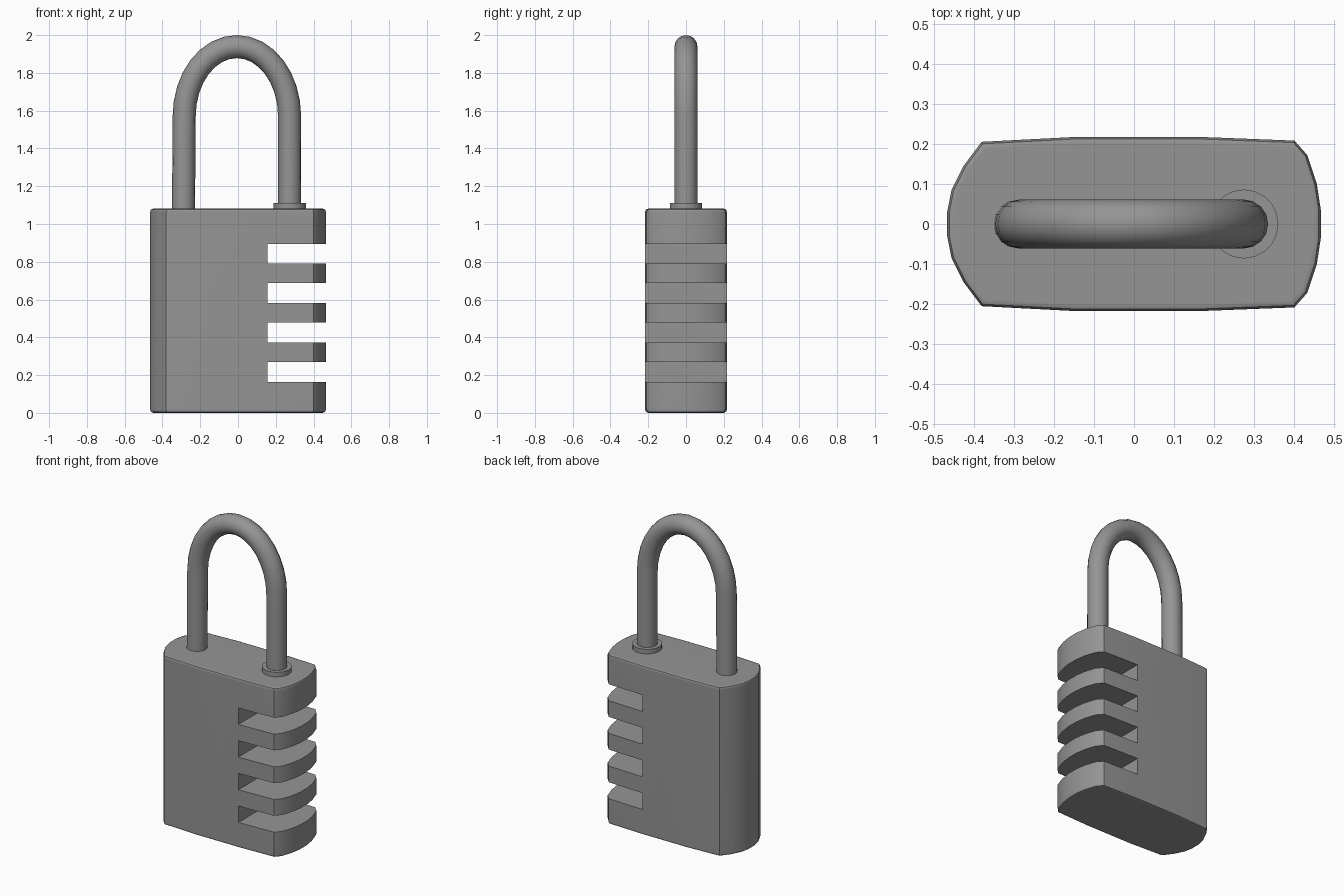
import bpy, bmesh
from math import sin, cos, pi, radians

if "Cube" in bpy.data.objects:
    bpy.data.objects.remove(bpy.data.objects["Cube"])

# Dark grey metal shared by every part
metal = bpy.data.materials.new("dark_metal")
metal.diffuse_color = (0.3, 0.3, 0.3, 1)
metal.use_nodes = True
metal.node_tree.nodes["Principled BSDF"].inputs["Base Color"].default_value = metal.diffuse_color


def select(ob):
    bpy.ops.object.select_all(action='DESELECT')
    ob.select_set(True)
    bpy.context.view_layer.objects.active = ob


def add_object(name, bm, angle=30):
    bmesh.ops.recalc_face_normals(bm, faces=bm.faces)
    me = bpy.data.meshes.new(name)
    bm.to_mesh(me)
    bm.free()
    me.materials.append(metal)
    ob = bpy.data.objects.new(name, me)
    bpy.context.collection.objects.link(ob)
    select(ob)
    bpy.ops.object.shade_smooth_by_angle(angle=radians(angle))
    return ob


# Body: half outline mirrored in y, extruded upwards, rims rounded
half = [(0.466, 0.035), (0.456, 0.1), (0.432, 0.172), (0.4, 0.208),
        (0.17, 0.217), (-0.15, 0.217), (-0.38, 0.205),
        (-0.425, 0.145), (-0.455, 0.085), (-0.466, 0.03)]
outline = half + [(x, -y) for x, y in reversed(half)]
bm = bmesh.new()
base = bm.faces.new([bm.verts.new((x, y, 0)) for x, y in outline])
top = bmesh.ops.extrude_face_region(bm, geom=[base])['geom']
bmesh.ops.translate(bm, verts=[v for v in top if isinstance(v, bmesh.types.BMVert)],
                    vec=(0, 0, 1.082))
rims = [e for e in bm.edges if abs(e.verts[0].co.z - e.verts[1].co.z) < 1e-4]
bmesh.ops.bevel(bm, geom=rims, offset=0.018, segments=2, profile=0.5, affect='EDGES')
body = add_object("body", bm)

# Four slots cut through the right side
bm = bmesh.new()
for i in range(4):
    cube = bmesh.ops.create_cube(bm, size=1)['verts']
    bmesh.ops.scale(bm, verts=cube, vec=(0.6, 1, 0.105))
    bmesh.ops.translate(bm, verts=cube, vec=(0.455, 0, 0.217 + 0.2085 * i))
cutter = add_object("slot_cutter", bm)
cutter.hide_render = True
mod = body.modifiers.new("slots", 'BOOLEAN')
mod.operation = 'DIFFERENCE'
mod.solver = 'EXACT'
mod.object = cutter
select(body)
bpy.ops.object.modifier_apply(modifier=mod.name)
bpy.data.objects.remove(cutter)
bpy.ops.object.shade_smooth_by_angle(angle=radians(30))
# Weighted normals keep the large faces evenly shaded
weighted = body.modifiers.new("even_shading", 'WEIGHTED_NORMAL')
weighted.keep_sharp = True

# Shackle: round bar swept along two legs and an arch
cx, rx, z0, rz = -0.006, 0.279, 1.57, 0.369
path = [(cx - rx - 0.004, 1.0)]
path += [(cx - rx * cos(pi * i / 16), z0 + rz * sin(pi * i / 16)) for i in range(17)]
path += [(cx + rx + 0.001, 1.0)]
curve = bpy.data.curves.new("shackle", 'CURVE')
curve.dimensions = '3D'
curve.bevel_depth = 0.061
curve.bevel_resolution = 6
curve.use_fill_caps = True
curve.materials.append(metal)
spline = curve.splines.new('POLY')
spline.points.add(len(path) - 1)
for p, (x, z) in zip(spline.points, path):
    p.co = (x, 0, z, 1)
shackle = bpy.data.objects.new("shackle", curve)
bpy.context.collection.objects.link(shackle)
select(shackle)
bpy.ops.object.convert(target='MESH')
bpy.ops.object.shade_smooth_by_angle(angle=radians(40))

# Collar: turned ring around the right leg
bm = bmesh.new()
section = [(0.055, 1.06), (0.086, 1.06), (0.086, 1.111), (0.055, 1.111)]
n = 20
rings = [[bm.verts.new((0.274 + r * cos(2 * pi * k / n), r * sin(2 * pi * k / n), z))
          for k in range(n)] for r, z in section]
for a, b in zip(rings, rings[1:] + rings[:1]):
    for k in range(n):
        bm.faces.new((a[k], a[(k + 1) % n], b[(k + 1) % n], b[k]))
add_object("collar", bm)
